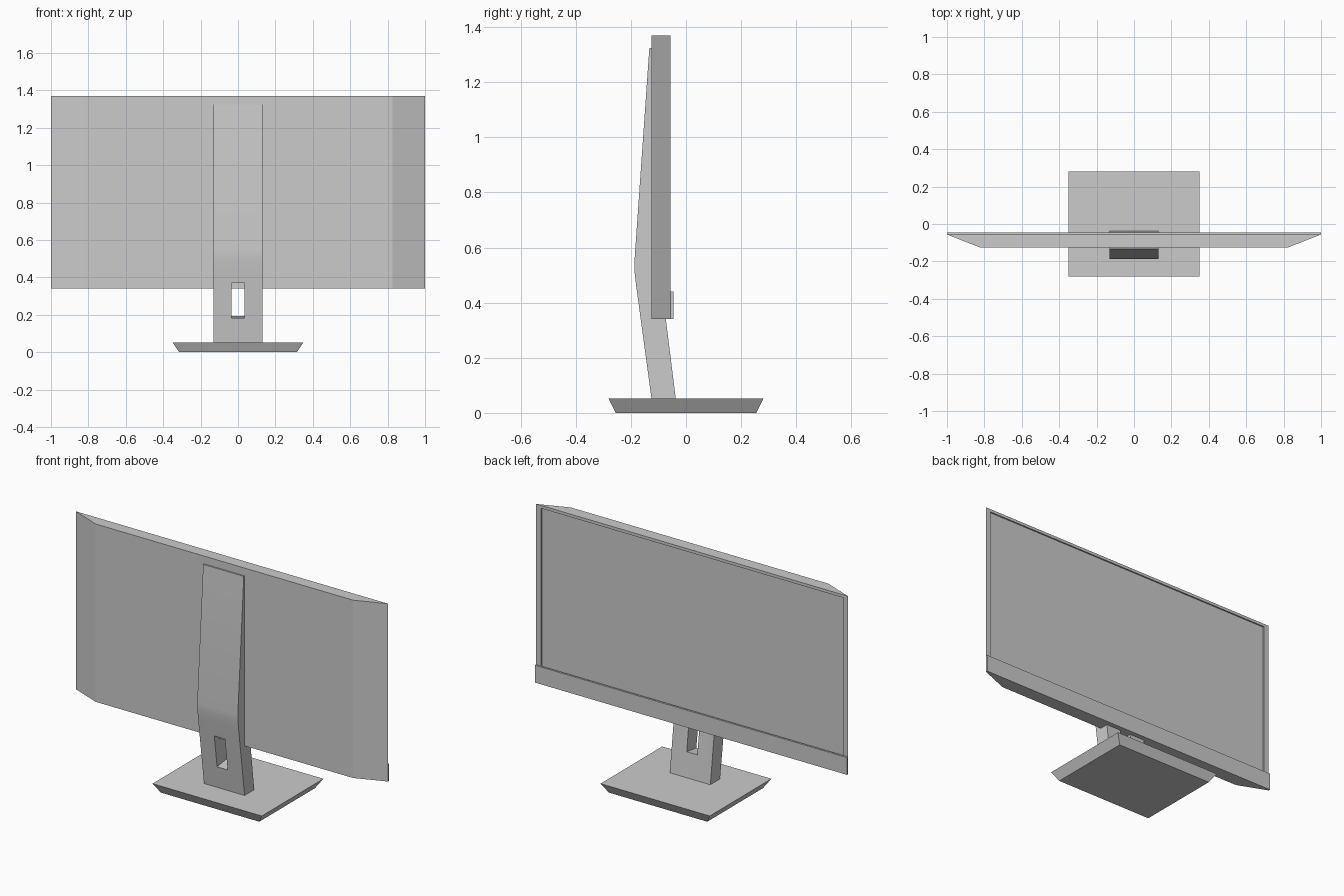
import bpy, bmesh, math

if "Cube" in bpy.data.objects:
    bpy.data.objects.remove(bpy.data.objects["Cube"])


def make_object(name, bm):
    bmesh.ops.recalc_face_normals(bm, faces=bm.faces)
    mesh = bpy.data.meshes.new(name)
    bm.to_mesh(mesh)
    bm.free()
    obj = bpy.data.objects.new(name, mesh)
    bpy.context.collection.objects.link(obj)
    return obj


def prism(name, points, offset):
    """Closed profile of 3D points, extruded by an offset vector."""
    bm = bmesh.new()
    face = bm.faces.new([bm.verts.new(p) for p in points])
    ext = bmesh.ops.extrude_face_region(bm, geom=[face])
    verts = [v for v in ext["geom"] if isinstance(v, bmesh.types.BMVert)]
    bmesh.ops.translate(bm, verts=verts, vec=offset)
    return make_object(name, bm)


def box(name, lo, hi):
    pts = [(lo[0], lo[1], lo[2]), (hi[0], lo[1], lo[2]),
           (hi[0], hi[1], lo[2]), (lo[0], hi[1], lo[2])]
    return prism(name, pts, (0, 0, hi[2] - lo[2]))


def cut(obj, cutter):
    mod = obj.modifiers.new("cut", 'BOOLEAN')
    mod.operation = 'DIFFERENCE'
    mod.solver = 'EXACT'
    mod.object = cutter
    cutter.hide_render = True
    cutter.hide_viewport = True


# Monitor housing with wedge-shaped side edges
Z0, Z1, FRONT, BACK = 0.34, 1.37, -0.056, -0.125
outline = [(-1, FRONT), (-0.825, BACK), (0.825, BACK), (1, FRONT)]
housing = prism("monitor_housing", [(x, y, Z0) for x, y in outline], (0, 0, Z1 - Z0))

# Shallow screen recess inside a thin bezel
cut(housing, box("screen_recess_cutter", (-0.968, FRONT - 0.008, 0.41), (0.968, 0.0, 1.353)))

# Raised strip below the screen
box("lower_bezel", (-1, FRONT, Z0), (1, -0.045, 0.44))

# Bent stand with a softened knee
side = [(-0.125, 0.05), (-0.182, 0.47), (-0.1865, 0.51), (-0.1875, 0.545),
        (-0.133, 1.325), (-0.118, 1.325), (-0.097, 0.53), (-0.037, 0.05)]
stand = prism("stand", [(-0.13, y, z) for y, z in side], (0.26, 0, 0))

# Cable opening, square to the lower leg
opening = box("cable_opening_cutter", (-0.034, -0.2, -0.095), (0.034, 0.2, 0.095))
opening.rotation_euler = (math.radians(7.5), 0, 0)
opening.location = (0, -0.105, 0.283)
cut(stand, opening)

# Base plate, narrower underneath
bm = bmesh.new()
rings = []
for hx, hy, z in ((0.315, 0.255, 0.0), (0.35, 0.282, 0.053)):
    rings.append([bm.verts.new((sx * hx, sy * hy, z))
                  for sx, sy in ((-1, -1), (1, -1), (1, 1), (-1, 1))])
bm.faces.new(rings[0])
bm.faces.new(rings[1])
for i in range(4):
    j = (i + 1) % 4
    bm.faces.new((rings[0][i], rings[0][j], rings[1][j], rings[1][i]))
make_object("base_plate", bm)

# Smooth the knee only; all other edges stay sharp
bpy.ops.object.select_all(action='DESELECT')
stand.select_set(True)
bpy.context.view_layer.objects.active = stand
bpy.ops.object.shade_smooth_by_angle(angle=math.radians(20))
